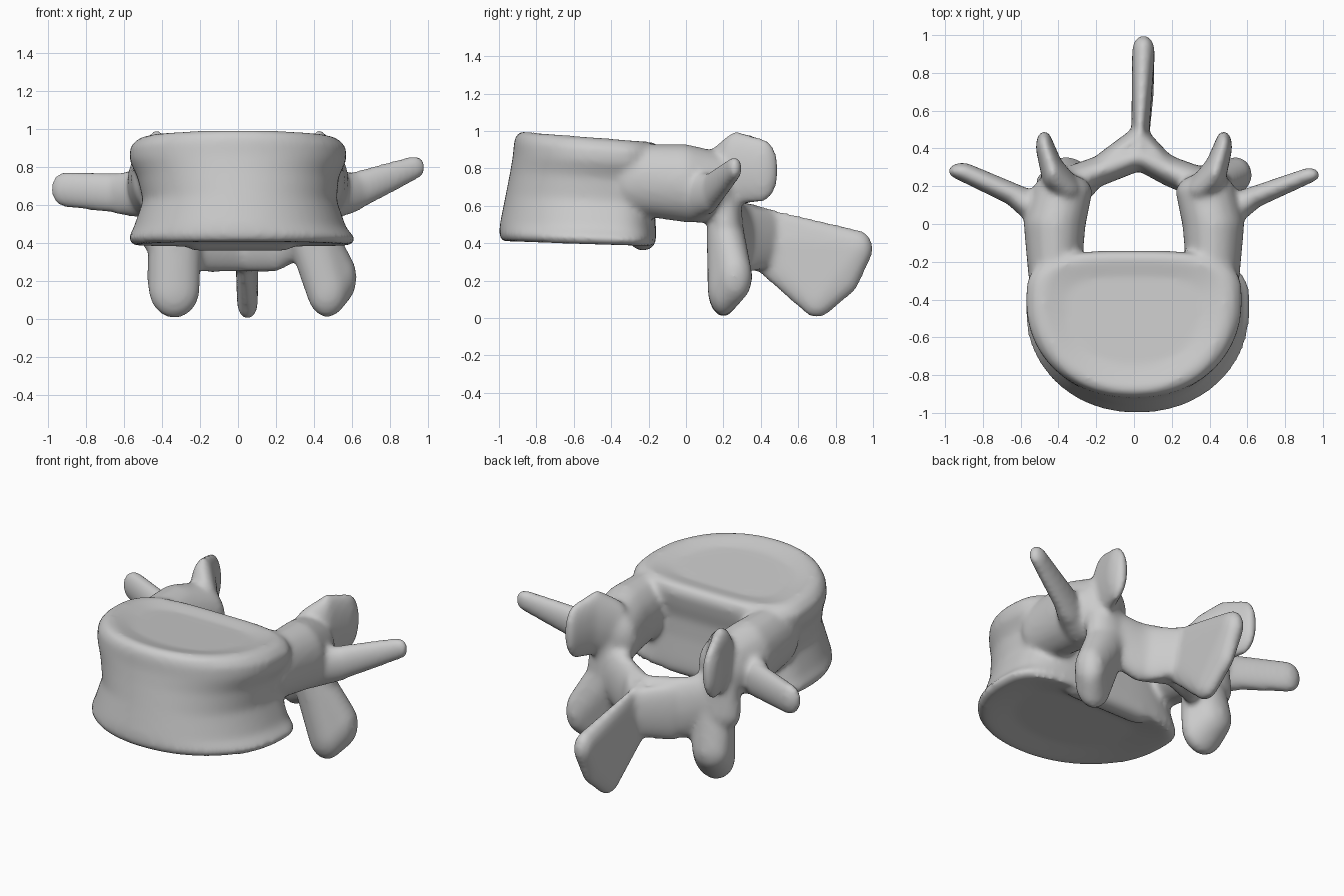
import bpy, bmesh, math
from mathutils import Matrix

cube = bpy.data.objects.get("Cube")
if cube:
    bpy.data.objects.remove(cube, do_unlink=True)

bone = bpy.data.materials.new("bone grey")
bone.use_nodes = True
bone.diffuse_color = (0.6, 0.6, 0.6, 1)
bone.node_tree.nodes["Principled BSDF"].inputs["Base Color"].default_value = (0.6, 0.6, 0.6, 1)
parts = []


def add_part(name, bm):
    bmesh.ops.recalc_face_normals(bm, faces=bm.faces)
    mesh = bpy.data.meshes.new(name)
    bm.to_mesh(mesh)
    bm.free()
    mesh.materials.append(bone)
    obj = bpy.data.objects.new(name, mesh)
    bpy.context.collection.objects.link(obj)
    parts.append(obj)


def hull(name, *balls):
    """Convex skin round ellipsoids given as x, y, z, rx, ry, rz."""
    cloud = bmesh.new()
    for b in balls:
        m = Matrix.Translation(b[:3]) @ Matrix.Diagonal((*b[3:], 1))
        bmesh.ops.create_icosphere(cloud, subdivisions=3, radius=1, matrix=m)
    bm = bmesh.new()
    for v in cloud.verts:
        bm.verts.new(v.co)
    cloud.free()
    bmesh.ops.convex_hull(bm, input=bm.verts[:])
    loose = [v for v in bm.verts if not v.link_faces]
    bmesh.ops.delete(bm, geom=loose, context='VERTS')
    add_part(name, bm)


def chain(name, *balls):
    for a, b in zip(balls, balls[1:]):
        hull(name, a, b)


# Body: rounded front, flat back, pinched waist, dished end plates
def body(rings, count=64):
    bm = bmesh.new()
    loops = []
    for z, half_width, front, back, shift in rings:
        loop = []
        for i in range(count):
            a = 2 * math.pi * i / count
            c, s = math.cos(a), math.sin(a)
            mid = front + (back - front) * 0.66
            power = 0.6 if s > 0 else 0.95
            x = shift + half_width * math.copysign(abs(c) ** power, c)
            y = mid + ((back - mid) * s ** power if s > 0 else -(mid - front) * abs(s) ** power)
            loop.append(bm.verts.new((x, y, z - 0.08 * z * (y + 0.9))))
        loops.append(loop)
    for lo, hi in zip(loops, loops[1:]):
        for i in range(count):
            j = (i + 1) % count
            bm.faces.new((lo[i], lo[j], hi[j], hi[i]))
    bm.faces.new(loops[0])
    bm.faces.new(loops[-1])
    add_part("body", bm)


body([(0.43, 0.36, -0.80, -0.32, 0.02), (0.41, 0.5, -0.93, -0.2, 0.02),
      (0.405, 0.57, -0.98, -0.17, 0.02), (0.44, 0.6, -1.0, -0.16, 0.02),
      (0.50, 0.56, -0.995, -0.16, 0.01), (0.65, 0.51, -0.965, -0.17, 0.01),
      (0.78, 0.53, -0.94, -0.17, 0), (0.87, 0.57, -0.925, -0.15, 0),
      (0.94, 0.57, -0.92, -0.14, 0), (0.985, 0.53, -0.905, -0.15, 0),
      (1.0, 0.48, -0.87, -0.18, 0), (0.975, 0.36, -0.75, -0.28, 0)])
hull("rear_lower_lip", (-.2, -.23, .42, .1, .07, .06), (.22, -.23, .42, .1, .07, .06))

# Arch: paired parts, with side-specific tips where they differ
for side, s in (("left", 1), ("right", -1)):
    chain(side + "_pedicle", (s * .42, -.27, .74, .14, .15, .19),
          (s * .42, .0, .72, .165, .11, .21), (s * .38, .17, .7, .16, .1, .19))
    chain(side + "_upper_facet", (s * .36, .18, .75, .09, .07, .18),
          (s * .43, .27, .8, .06, .1, .2), (s * .475, .41, .79, .045, .085, .17))
    hull(side + "_isthmus", (s * .4, .2, .68, .1, .09, .14), (s * .37, .22, .45, .15, .09, .13))
    chain(side + "_lamina", (s * .37, .21, .52, .11, .08, .17),
          (s * .2, .275, .44, .08, .08, .19), (.03, .36, .43, .07, .075, .18))
    hull(side + "_spine_flare", (s * .15, .33, .42, .05, .06, .18), (.03, .47, .42, .03, .06, .15))

hull("left_transverse_process", (.46, .05, .65, .09, .11, .14), (.63, .13, .67, .05, .055, .1))
hull("left_transverse_process", (.58, .12, .66, .07, .06, .11), (.93, .26, .8, .055, .04, .065))
hull("right_transverse_process", (-.46, .05, .67, .09, .11, .14), (-.63, .14, .66, .05, .055, .11))
hull("right_transverse_process", (-.58, .13, .66, .07, .06, .11), (-.91, .28, .685, .075, .045, .095))

hull("left_lower_facet", (.38, .21, .46, .13, .1, .12), (.47, .2, .16, .11, .085, .15),
     (.54, .26, .22, .085, .095, .14))
hull("right_lower_facet", (-.33, .21, .46, .14, .1, .12), (-.335, .2, .16, .135, .085, .155),
     (-.36, .26, .22, .12, .095, .13))

# Spine blade: thin in the middle, thick at the tip
hull("spinous_process", (.03, .4, .38, .045, .05, .14), (.03, .45, .485, .03, .06, .1),
     (.05, .7, .09, .055, .09, .09), (.05, .92, .37, .06, .08, .1),
     (.05, .83, .22, .055, .1, .11))
hull("spinous_root", (.03, .34, .46, .08, .06, .15), (.03, .48, .45, .03, .05, .13))

# Fuse all parts into one smooth bone
bpy.ops.object.select_all(action='DESELECT')
for p in parts:
    p.select_set(True)
bpy.context.view_layer.objects.active = parts[0]
bpy.ops.object.join()
vertebra = bpy.context.view_layer.objects.active
vertebra.name = "vertebra"
remesh = vertebra.modifiers.new("fuse", 'REMESH')
remesh.mode = 'VOXEL'
remesh.voxel_size = 0.016
remesh.use_smooth_shade = True
smooth = vertebra.modifiers.new("soften", 'SMOOTH')
smooth.factor = 0.5
smooth.iterations = 12
